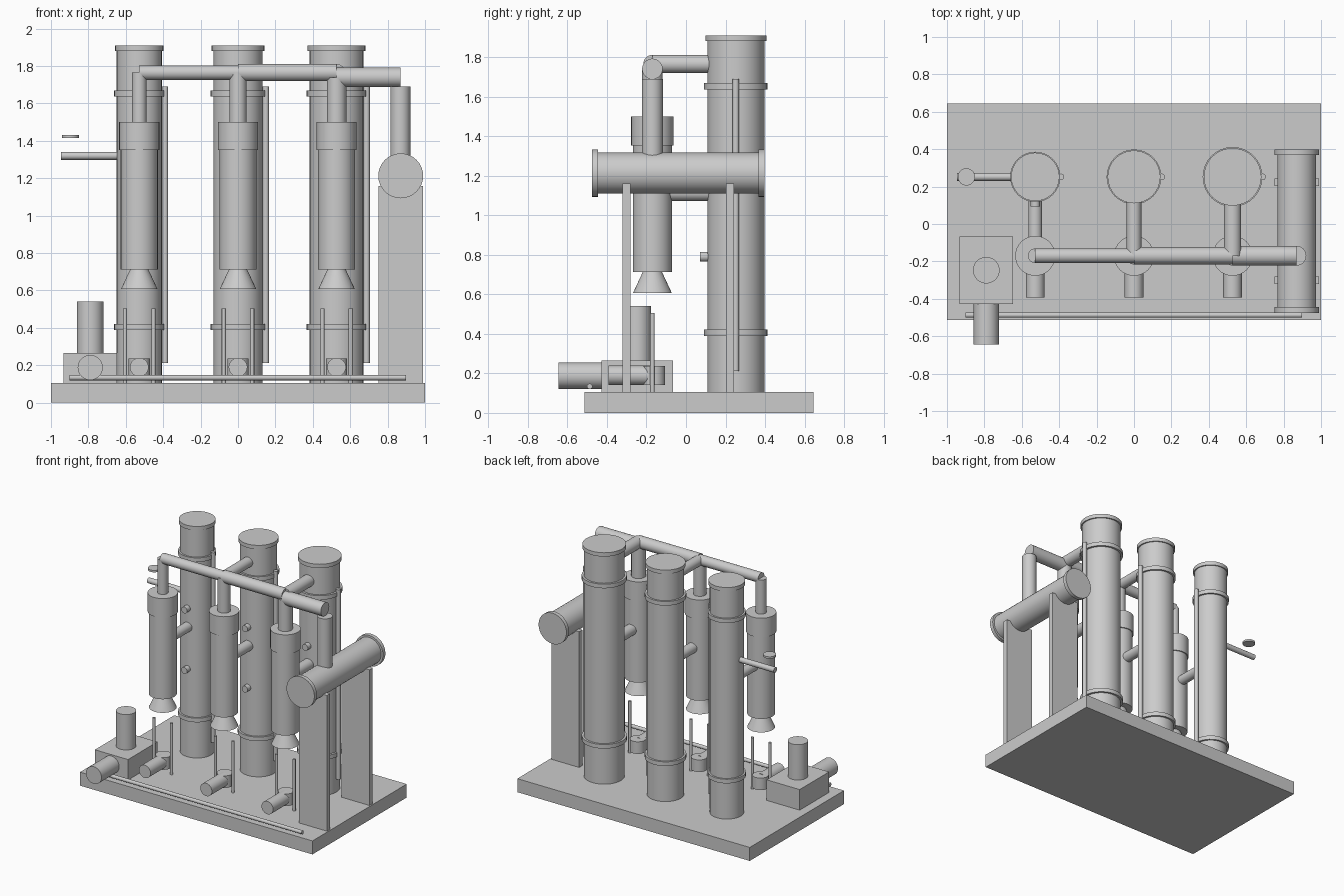
import bpy, math
from mathutils import Vector

if "Cube" in bpy.data.objects:
    bpy.data.objects.remove(bpy.data.objects["Cube"])


def rod(name, a, b, r, r2=None, sides=32):
    """Cylinder (or cone, r at a, r2 at b) between two points."""
    a, b = Vector(a), Vector(b)
    bpy.ops.mesh.primitive_cone_add(vertices=sides, radius1=r, radius2=r if r2 is None else r2,
                                    depth=(b - a).length, location=(a + b) / 2)
    o = bpy.context.object
    o.name = name
    o.rotation_euler = (b - a).to_track_quat('Z', 'Y').to_euler()
    bpy.ops.object.shade_smooth_by_angle(angle=math.radians(35))
    return o


def upright(name, x, y, z0, z1, r, r2=None):
    return rod(name, (x, y, z0), (x, y, z1), r, r2)


def box(name, lo, hi):
    bpy.ops.mesh.primitive_cube_add(size=1, location=[(p + q) / 2 for p, q in zip(lo, hi)])
    o = bpy.context.object
    o.name = name
    o.scale = [q - p for p, q in zip(lo, hi)]
    return o


DECK = 0.105
CY, SY = 0.252, -0.17          # column row and separator row
HZ = 1.765                     # header height

# skid
box("skid_base", (-1, -0.513, 0), (1, 0.645, DECK))

# three trains: column, separator, feed (x, column radius, outlet pipe radius)
trains = [(-0.528, 0.121, 0.039), (0, 0.132, 0.046), (0.527, 0.144, 0.052)]
for i, (x, R, p) in enumerate(trains, 1):
    # column with flanges and cap
    upright(f"column_{i}", x, CY, DECK, 1.89, R)
    upright(f"column_cap_{i}", x, CY, 1.88, 1.91, R * 1.07)
    for n, z in (("lower", 0.405), ("upper", 1.652)):
        upright(f"{n}_flange_{i}", x, CY, z - 0.016, z + 0.016, R * 1.11)
    upright(f"level_pipe_{i}", x + R + 0.017, CY, 0.213, 1.69, 0.017)
    for z in (0.79, 1.26):
        rod(f"nozzle_{i}", (x, CY - R + 0.02, z), (x, CY - R - 0.038, z), 0.025)
    # separator vessel
    upright(f"separator_head_{i}", x, SY, 1.352, 1.50, 0.107)
    upright(f"separator_body_{i}", x, SY, 0.713, 1.36, 0.099)
    upright(f"separator_skirt_{i}", x, SY, 0.607, 0.714, 0.098, 0.048)
    upright(f"riser_{i}", x, SY, 1.49, HZ if i < 3 else 1.74, p)
    rod(f"transfer_pipe_{i}", (x, SY, 1.115), (x, CY, 1.115), 0.034 + 0.003 * i)
    # feed pump and guide posts
    rod(f"feed_motor_{i}", (x, -0.392, 0.19), (x, SY, 0.19), 0.05)
    upright(f"feed_pump_{i}", x, -0.162, 0.142, 0.236, 0.057)
    for s in (-1, 1):
        upright(f"guide_post_{i}", x + s * 0.076, SY, DECK, 0.505, 0.011)

# overhead header, stepping up in size
for i in (0, 1):
    x0, x1, r = trains[i][0], trains[i + 1][0], trains[i][2]
    rod(f"header_{i+1}", (x0, SY, HZ), (x1, SY, HZ), r)
    rod(f"column_inlet_{i+2}", (x1, SY, HZ), (x1, CY, HZ), r)
rod("header_3", (0.527, SY, 1.74), (0.868, SY, 1.74), 0.052)
upright("drum_inlet", 0.868, SY, 1.25, 1.69, 0.053)

# horizontal drum on plate legs
rod("drum", (0.87, -0.47, 1.213), (0.87, 0.395, 1.213), 0.104)
for y in (-0.46, 0.383):
    rod("drum_end_flange", (0.87, y - 0.015, 1.213), (0.87, y + 0.015, 1.213), 0.12)
for y in (-0.301, 0.222):
    box("drum_leg", (0.75, y - 0.02, DECK), (0.99, y + 0.02, 1.16))

# pump unit
box("pump_block", (-0.932, -0.428, DECK), (-0.647, -0.066, 0.265))
upright("pump_tower", -0.79, -0.247, 0.26, 0.54, 0.071)
rod("pump_motor", (-0.79, -0.645, 0.188), (-0.79, -0.42, 0.188), 0.067)

# front manifold line, side inlet and handwheel
rod("manifold_line", (-0.9, -0.487, 0.134), (0.897, -0.487, 0.134), 0.014)
rod("side_inlet", (-0.945, CY, 1.32), (-0.528, CY, 1.32), 0.021)
upright("valve_handwheel", -0.896, CY, 1.416, 1.431, 0.046)
